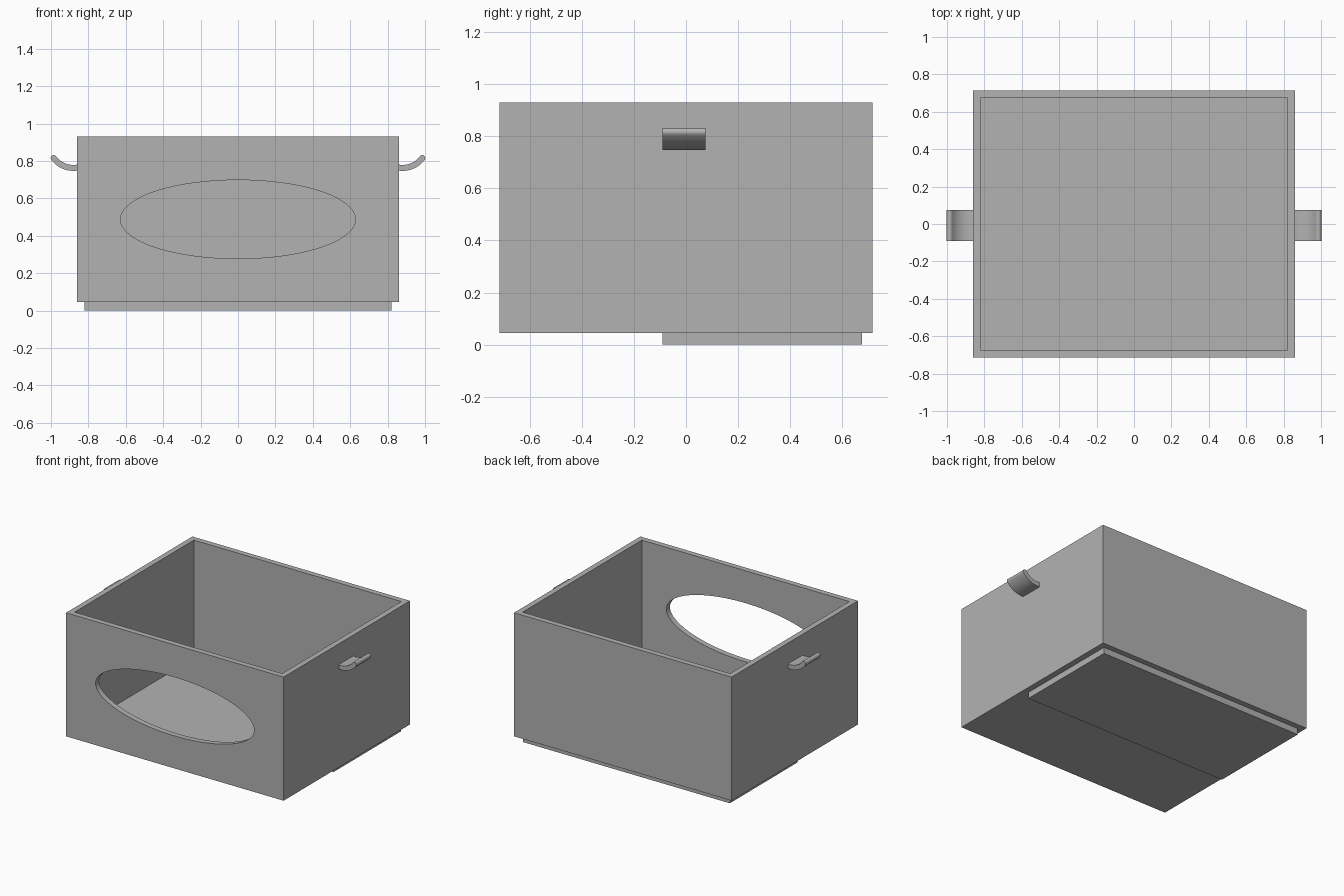
import bpy, bmesh, math

if "Cube" in bpy.data.objects:
    bpy.data.objects.remove(bpy.data.objects["Cube"])

grey = bpy.data.materials.new("plain_grey")
grey.diffuse_color = (0.448, 0.448, 0.448, 1)
grey.use_nodes = True
grey.node_tree.nodes["Principled BSDF"].inputs["Base Color"].default_value = grey.diffuse_color


def finish(name, bm):
    bmesh.ops.recalc_face_normals(bm, faces=bm.faces)
    mesh = bpy.data.meshes.new(name)
    bm.to_mesh(mesh)
    bm.free()
    mesh.materials.append(grey)
    obj = bpy.data.objects.new(name, mesh)
    bpy.context.collection.objects.link(obj)
    return obj


def block(bm, lo, hi):
    geo = bmesh.ops.create_cube(bm, size=1)
    for v in geo["verts"]:
        v.co = [(a + b) / 2 + c * (b - a) for a, b, c in zip(lo, hi, v.co)]
    return geo["verts"]


def prism(name, profile, y0, y1):
    """Extrude a closed x-z outline along y."""
    bm = bmesh.new()
    face = bm.faces.new([bm.verts.new((x, y0, z)) for x, z in profile])
    ext = bmesh.ops.extrude_face_region(bm, geom=[face])["geom"]
    bmesh.ops.translate(bm, vec=(0, y1 - y0, 0),
                        verts=[g for g in ext if isinstance(g, bmesh.types.BMVert)])
    return finish(name, bm)


# Open box: inset the top face and push it down to leave walls and a floor
W, D, BASE, TOP, WALL = 0.862, 0.715, 0.045, 0.93, 0.04
bm = bmesh.new()
block(bm, (-W, -D, BASE), (W, D, TOP))
bm.faces.ensure_lookup_table()
top = max(bm.faces, key=lambda f: f.calc_center_median().z)
bmesh.ops.inset_region(bm, faces=[top], thickness=WALL, use_even_offset=True)
inner = bmesh.ops.extrude_discrete_faces(bm, faces=[top])["faces"][0]
bmesh.ops.translate(bm, vec=(0, 0, BASE + WALL - TOP), verts=inner.verts)
box = finish("open_box", bm)

# Oval opening through the front wall
N = 96
oval = [(0.628 * math.cos(2 * math.pi * i / N), 0.488 + 0.21 * math.sin(2 * math.pi * i / N))
        for i in range(N)]
cutter = prism("oval_cutter", oval, -D - 0.1, -D + 0.1)
cutter.hide_render = True
cut = box.modifiers.new("oval_opening", "BOOLEAN")
cut.object = cutter
cut.solver = "EXACT"
bpy.context.view_layer.objects.active = box
box.select_set(True)
bpy.ops.object.modifier_apply(modifier=cut.name)
bpy.data.objects.remove(cutter)
bpy.ops.object.shade_smooth_by_angle(angle=math.radians(30))

# Raised plate under the rear half
bm = bmesh.new()
block(bm, (-0.82, -0.09, 0), (0.82, 0.675, BASE))
finish("base_plate", bm)

# Curled side handles: an arc strip with a rounded tip
CX, CZ, R, T = 0.88, 0.895, 0.132, 0.016
A0, A1 = math.radians(-99), math.radians(-37)


def arc(cx, cz, r, a, b, n):
    return [(cx + r * math.cos(a + (b - a) * i / n), cz + r * math.sin(a + (b - a) * i / n))
            for i in range(n + 1)]


tip = (CX + R * math.cos(A1), CZ + R * math.sin(A1))
outline = (arc(CX, CZ, R + T, A0, A1, 16)
           + arc(*tip, T, A1, A1 + math.pi, 10)[1:-1]
           + arc(CX, CZ, R - T, A1, A0, 16))
for name, side in (("right_handle", 1), ("left_handle", -1)):
    handle = prism(name, [(side * x, z) for x, z in outline], -0.09, 0.075)
    bpy.ops.object.select_all(action="DESELECT")
    bpy.context.view_layer.objects.active = handle
    handle.select_set(True)
    bpy.ops.object.shade_smooth_by_angle(angle=math.radians(30))
